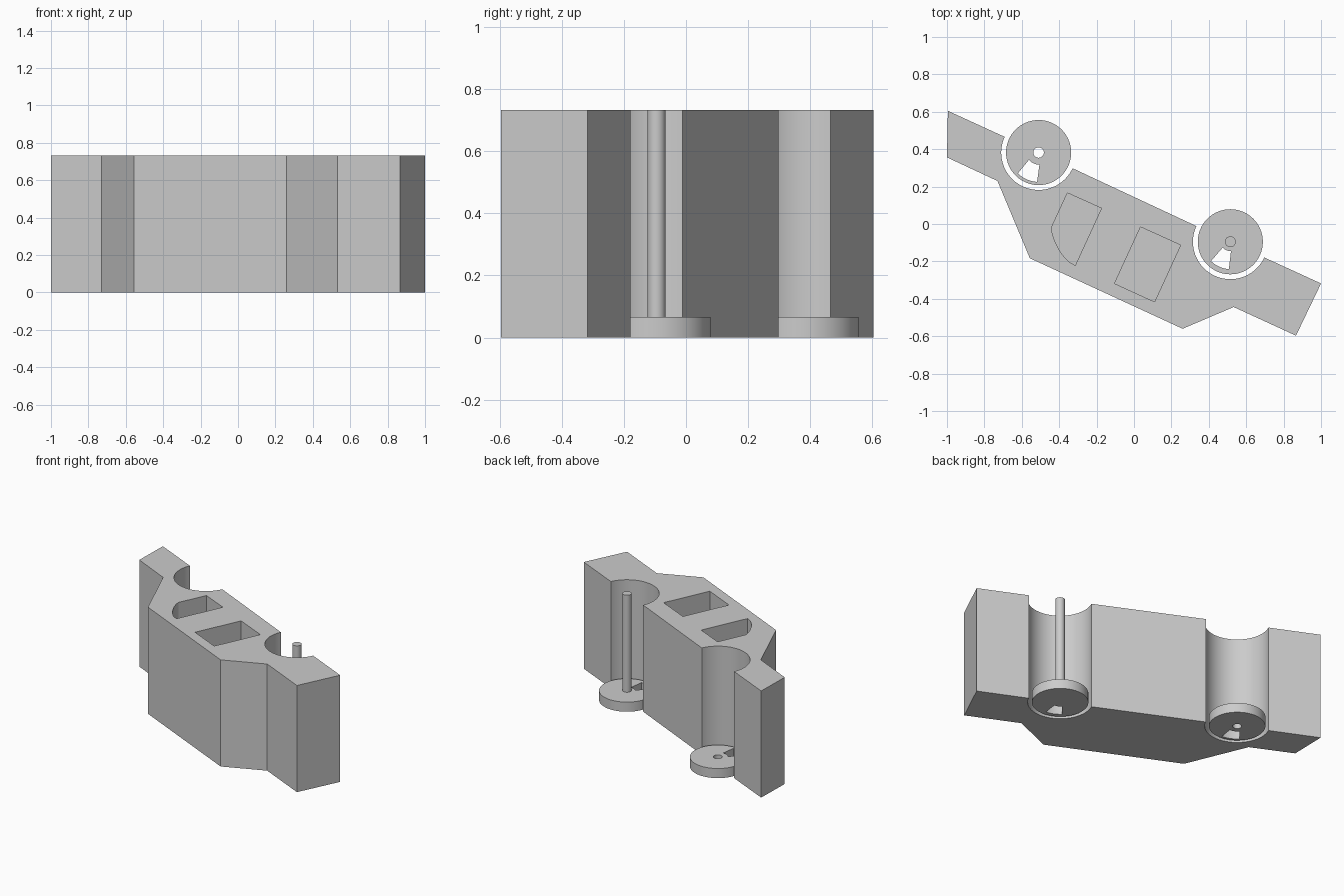
import bpy, bmesh
from math import radians, cos, sin, atan2

cube = bpy.data.objects.get("Cube")
if cube:
    bpy.data.objects.remove(cube, do_unlink=True)

HEIGHT, DISC_H, FLOOR = 0.733, 0.066, 0.066
LEFT_C, RIGHT_C = (0.515, -0.095), (-0.51, 0.382)

grey = bpy.data.materials.new("plain grey")
grey.use_nodes = True
grey.diffuse_color = (0.6, 0.6, 0.6, 1)
grey.node_tree.nodes["Principled BSDF"].inputs["Base Color"].default_value = (0.6, 0.6, 0.6, 1)


def arc(centre, r, start, end, n):
    """Points on an arc, angles in degrees."""
    steps = [radians(start + (end - start) * i / n) for i in range(n + 1)]
    return [(centre[0] + r * cos(a), centre[1] + r * sin(a)) for a in steps]


def circle(centre, r, n=64):
    return arc(centre, r, 0, 360, n)[:-1]


def prism(name, outline, z0, z1):
    """Extrude a flat outline from z0 to z1."""
    bm = bmesh.new()
    face = bm.faces.new([bm.verts.new((x, y, z0)) for x, y in outline])
    top = bmesh.ops.extrude_face_region(bm, geom=[face])["geom"]
    for v in top:
        if isinstance(v, bmesh.types.BMVert):
            v.co.z = z1
    bmesh.ops.recalc_face_normals(bm, faces=bm.faces)
    mesh = bpy.data.meshes.new(name)
    bm.to_mesh(mesh)
    bm.free()
    mesh.materials.append(grey)
    obj = bpy.data.objects.new(name, mesh)
    bpy.context.collection.objects.link(obj)
    return obj


def cut(obj, outline, z0, z1):
    """Subtract a prism from the object."""
    cutter = prism("cutter", outline, z0, z1)
    cutter.hide_render = True
    mod = obj.modifiers.new("cut", "BOOLEAN")
    mod.operation, mod.solver, mod.object = "DIFFERENCE", "EXACT", cutter
    bpy.context.view_layer.objects.active = obj
    bpy.ops.object.modifier_apply(modifier=mod.name)
    bpy.data.objects.remove(cutter, do_unlink=True)


def smooth(obj):
    bpy.ops.object.select_all(action="DESELECT")
    obj.select_set(True)
    bpy.context.view_layer.objects.active = obj
    bpy.ops.object.shade_smooth_by_angle(angle=radians(25))


# Main block, with two half-round grooves along its straight back edge
outline = [(-0.995, 0.605), (-1, 0.356), (-0.73, 0.23), (-0.557, -0.183),
           (0.26, -0.56), (0.533, -0.444), (0.866, -0.597), (1, -0.318)]
slope = atan2(-0.923, 1.995) * 180 / 3.14159265
for centre in (LEFT_C, RIGHT_C):
    outline += arc(centre, 0.2, slope, slope - 180, 40)
body = prism("body_block", outline, 0, HEIGHT)

# Blind pockets in the top
cut(body, [(0.035, -0.016), (0.249, -0.113), (0.11, -0.416), (-0.104, -0.318)], FLOOR, 1)
cut(body, [(-0.356, 0.166), (-0.174, 0.084), (-0.314, -0.221), (-0.347, -0.203),
           (-0.376, -0.173), (-0.402, -0.135), (-0.424, -0.09), (-0.437, -0.05),
           (-0.441, -0.018)], FLOOR, 1)
smooth(body)

# Discs in the grooves, each with a wedge-shaped slot
for name, centre, inner, outer in (("left_disc", LEFT_C, 0.05, 0.146),
                                   ("right_disc", RIGHT_C, 0.064, 0.157)):
    disc = prism(name, circle(centre, 0.174), 0, DISC_H)
    cut(disc, arc(centre, outer, 225, 267, 10) + arc(centre, inner, 274, 217, 10), -1, 1)
    if centre == RIGHT_C:
        cut(disc, circle(centre, 0.028, 32), -1, 1)
    smooth(disc)

# Upright pin on the left disc
smooth(prism("left_pin", circle(LEFT_C, 0.029, 32), DISC_H, HEIGHT))
